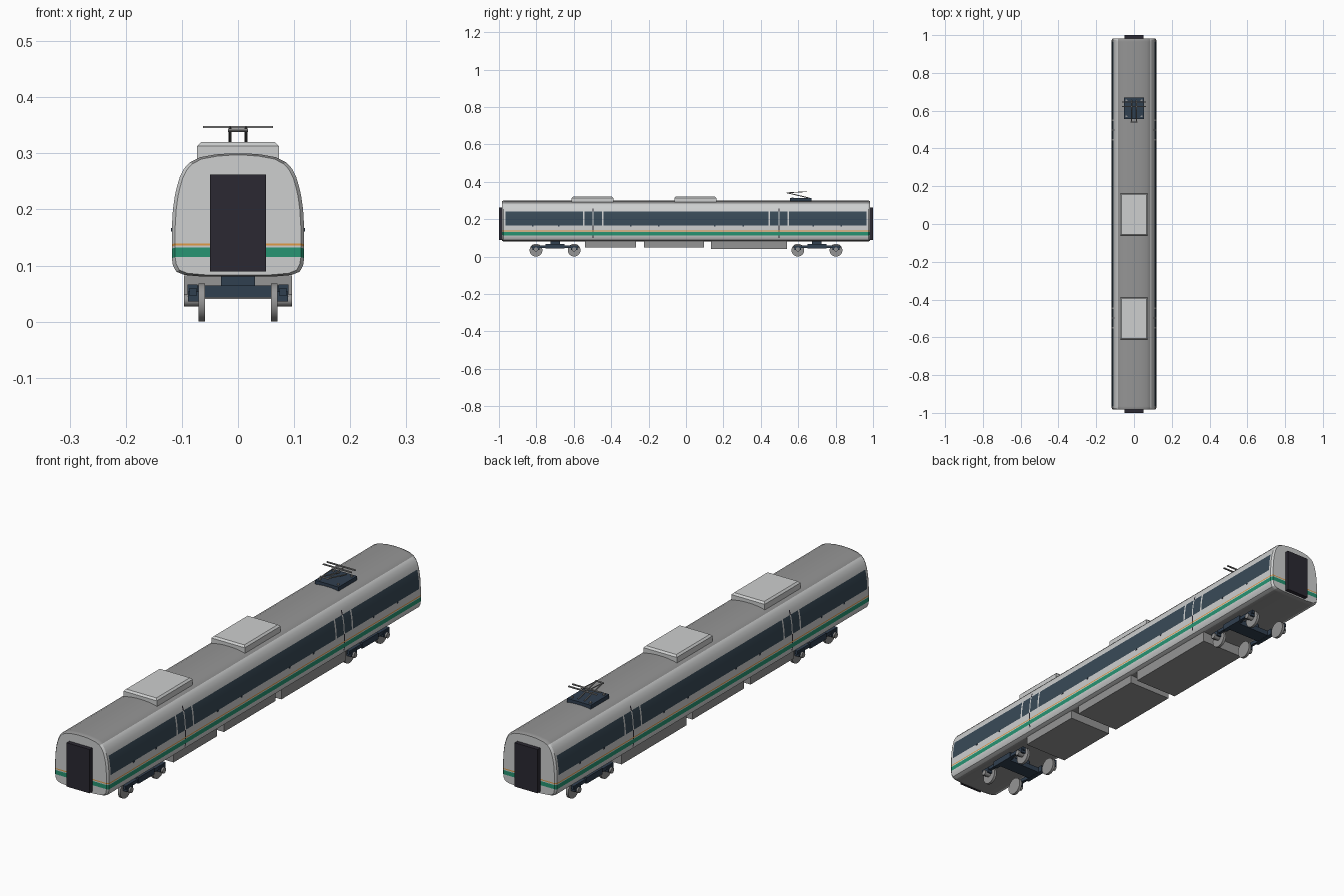
import bpy, bmesh, math
from mathutils import Vector

if "Cube" in bpy.data.objects:
    bpy.data.objects.remove(bpy.data.objects["Cube"], do_unlink=True)


def material(name, r, g, b):
    m = bpy.data.materials.new(name)
    m.use_nodes = True
    m.diffuse_color = (r, g, b, 1)
    m.node_tree.nodes["Principled BSDF"].inputs["Base Color"].default_value = (r, g, b, 1)
    return m


SHELL = material("shell light grey", .61, .62, .62)
ROOF = material("roof grey", .30, .30, .30)
GLASS = material("window dark blue", .04, .068, .095)
GREEN = material("stripe green", .02, .30, .17)
ORANGE = material("stripe orange", .75, .33, .06)
RUBBER = material("gangway black", .024, .022, .032)
STEEL = material("bogie slate", .03, .05, .08)
METAL = material("metal grey", .30, .30, .30)


def finish(name, bm, mats, smooth=True):
    bmesh.ops.recalc_face_normals(bm, faces=bm.faces)
    mesh = bpy.data.meshes.new(name)
    bm.to_mesh(mesh)
    bm.free()
    for m in mats:
        mesh.materials.append(m)
    ob = bpy.data.objects.new(name, mesh)
    bpy.context.collection.objects.link(ob)
    if smooth:
        bpy.ops.object.select_all(action="DESELECT")
        ob.select_set(True)
        bpy.context.view_layer.objects.active = ob
        bpy.ops.object.shade_smooth_by_angle(angle=math.radians(30))
    return ob


def box(name, xs, ys, zs, mat, taper=0):
    """Box between limits; taper chamfers the top edges."""
    bm = bmesh.new()
    bmesh.ops.create_cube(bm, size=1)
    for v in bm.verts:
        for i, (a, b) in enumerate((xs, ys, zs)):
            v.co[i] = a if v.co[i] < 0 else b
    if taper:
        top = max(v.co.z for v in bm.verts)
        edges = [e for e in bm.edges if all(v.co.z > top - 1e-5 for v in e.verts)]
        bmesh.ops.bevel(bm, geom=edges, offset=taper, segments=1, affect="EDGES")
    return finish(name, bm, [mat], False)


def rod(name, a, b, radius, mat, sides=24):
    """Cylinder from point a to point b."""
    a, b = Vector(a), Vector(b)
    bm = bmesh.new()
    bmesh.ops.create_cone(bm, cap_ends=True, segments=sides, radius1=radius,
                          radius2=radius, depth=(b - a).length)
    rot = (b - a).to_track_quat("Z", "Y").to_matrix()
    for v in bm.verts:
        v.co = rot @ v.co + (a + b) / 2
    return finish(name, bm, [mat])


# Car body: half section from floor to roof, with rows at stripe and window edges
SECTION = [(.06, .080), (.095, .083), (.110, .089), (.116, .100), (.118, .113),
           (.118, .130), (.118, .134), (.118, .138), (.118, .166), (.116, .200),
           (.1125, .225), (.109, .240), (.104, .257), (.096, .273), (.086, .284),
           (.068, .293), (.040, .298), (.015, .300)]
DOORS = (-.497, .497)
END, INNER = .983, .975

# Stations along the car, and the panes and seams between them
cuts = [-.965, .965]
panes, seams, start = [], [], -.965
for d in DOORS:
    cuts += [d - .055, d - .047, d - .003, d + .003, d + .047, d + .055]
    panes += [(start, d - .055), (d - .047, d - .003), (d + .003, d + .047)]
    seams.append((d - .003, d + .003))
    start = d + .055
panes.append((start, .965))
stations = [-END, -INNER] + sorted(cuts) + [INNER, END]


def inside(y, spans):
    return any(a < y < b for a, b in spans)


def body_colour(z, y, side):
    if z < .0825 and side:
        return 1
    if z > .284:
        return 1
    if .113 < z < .130:
        return 3
    if .134 < z < .138:
        return 4
    if side and .166 < z < .240 and inside(y, panes):
        return 2
    if side and .100 < z < .250 and inside(y, seams) and not .166 < z < .240:
        return 5
    return 0


bm = bmesh.new()
rings = []
for y in stations:
    f, g = (.95, .97) if abs(y) == END else (1, 1)
    rings.append([[bm.verts.new((s * x * f, y, .19 + (z - .19) * g)) for x, z in SECTION]
                  for s in (-1, 1)])
n = len(SECTION)
for j in range(len(rings) - 1):
    p, q = rings[j], rings[j + 1]
    ym = (stations[j] + stations[j + 1]) / 2
    for s in (0, 1):
        for i in range(n - 1):
            face = bm.faces.new((p[s][i], p[s][i + 1], q[s][i + 1], q[s][i]))
            zm = (SECTION[i][1] + SECTION[i + 1][1]) / 2
            face.material_index = body_colour(zm, ym, True)
    for i in (0, n - 1):
        face = bm.faces.new((p[0][i], p[1][i], q[1][i], q[0][i]))
        face.material_index = 1
for ring in (rings[0], rings[-1]):
    for i in range(n - 1):
        face = bm.faces.new((ring[0][i], ring[1][i], ring[1][i + 1], ring[0][i + 1]))
        zm = (SECTION[i][1] + SECTION[i + 1][1]) / 2
        face.material_index = body_colour(zm, 0, False) if zm < .2 else 0
finish("car_body", bm, [SHELL, ROOF, GLASS, GREEN, ORANGE, RUBBER])

# Gangways at both ends
for name, s in (("front", -1), ("rear", 1)):
    box(name + "_gangway", (-.05, .05), sorted((s * .975, s * 1.0)), (.089, .2625), RUBBER)

# Small latches under the windows
for s, side in ((-1, "right"), (1, "left")):
    for y in (-.82, -.68, -.295, -.145, .155, .305, .68, .83):
        box(side + "_window_latch", sorted((s * .116, s * .1195)),
            (y - .004, y + .004), (.161, .167), STEEL)

# Roof units
for y in (-.5, .05):
    box("roof_unit", (-.073, .073), (y - .112, y + .112), (.285, .32), SHELL, .007)

# Equipment boxes under the floor
for a, b, low in ((-.54, -.267, .048), (-.225, .096, .048), (.134, .54, .040)):
    box("underfloor_box", (-.096, .096), (a, b), (low, .082), METAL)

# Bogies: side beams, cross beam, pivot, wheels and axle ends
for yc in (-.70, .70):
    box("bogie_cross_beam", (-.078, .078), (yc - .03, yc + .03), (.043, .064), STEEL)
    box("bogie_pivot", (-.03, .03), (yc - .025, yc + .025), (.06, .084), STEEL)
    for s in (-1, 1):
        box("bogie_side_beam", sorted((s * .074, s * .086)),
            (yc - .125, yc + .125), (.046, .060), STEEL)
        box("bogie_spring_plate", sorted((s * .072, s * .09)),
            (yc - .05, yc + .05), (.042, .066), STEEL)
        for dy in (-.102, .102):
            y = yc + dy
            rod("wheel", (s * .059, y, .034), (s * .070, y, .034), .034, METAL, 32)
            box("axle_box", sorted((s * .070, s * .089)),
                (y - .018, y + .018), (.036, .054), STEEL)
            rod("axle_end", (s * .068, y, .038), (s * .096, y, .038), .011, METAL, 16)

# Current collector: base, folding arms and contact bars
box("collector_base", (-.052, .052), (.555, .67), (.296, .312), STEEL)
for x in (-.04, .04):
    for y in (.57, .655):
        rod("collector_insulator", (x, y, .31), (x, y, .317), .005, METAL, 12)
for x in (-.014, .014):
    rod("collector_lower_arm", (x, .655, .314), (x, .54, .341), .0025, METAL, 8)
    rod("collector_upper_arm", (x, .54, .341), (x, .645, .347), .002, METAL, 8)
rod("collector_hinge", (-.018, .54, .341), (.018, .54, .341), .003, METAL, 8)
for y in (.622, .645):
    box("contact_bar", (-.0625, .0625), (y - .003, y + .003), (.345, .349), METAL)
